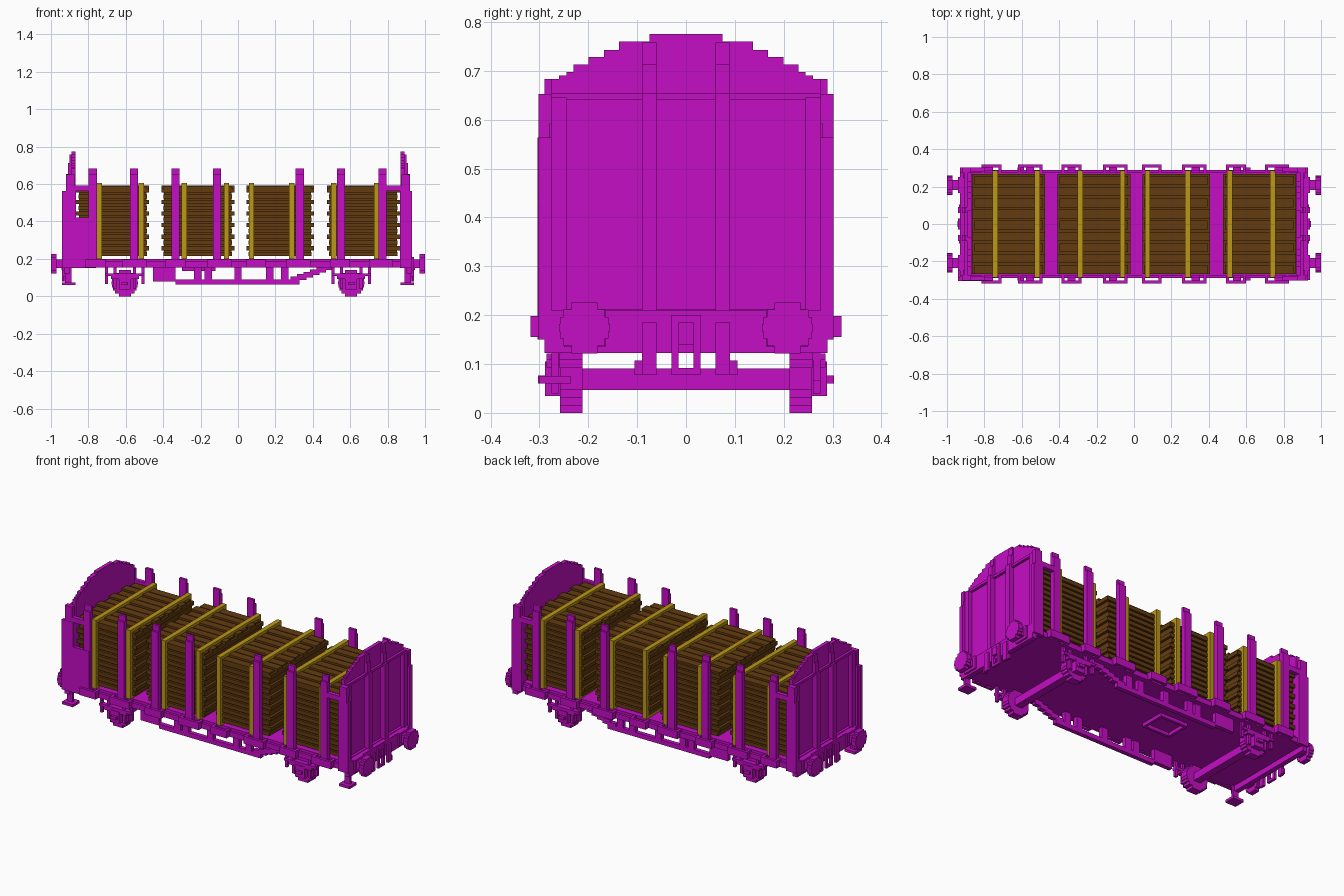
import bpy, bmesh, math

if "Cube" in bpy.data.objects:
    bpy.data.objects.remove(bpy.data.objects["Cube"], do_unlink=True)


def material(name, rgb):
    m = bpy.data.materials.new(name)
    m.use_nodes = True
    m.diffuse_color = (*rgb, 1)
    m.node_tree.nodes["Principled BSDF"].inputs["Base Color"].default_value = (*rgb, 1)
    return m


MAGENTA = material("magenta paint", (0.56, 0.004, 0.56))
WOOD = material("brown wood", (0.125, 0.044, 0.005))
YELLOW = material("yellow strap", (0.50, 0.31, 0.008))


def part(name, boxes, mat):
    """One object made of axis-aligned boxes (x0, x1, y0, y1, z0, z1)."""
    bm = bmesh.new()
    for x0, x1, y0, y1, z0, z1 in boxes:
        vs = bmesh.ops.create_cube(bm, size=1)["verts"]
        for v in vs:
            v.co.x = x1 if v.co.x > 0 else x0
            v.co.y = y1 if v.co.y > 0 else y0
            v.co.z = z1 if v.co.z > 0 else z0
    me = bpy.data.meshes.new(name)
    bm.to_mesh(me)
    bm.free()
    me.materials.append(mat)
    ob = bpy.data.objects.new(name, me)
    bpy.context.collection.objects.link(ob)
    return ob


def flip(boxes, axis):
    """Mirror boxes in x (axis 0) or y (axis 1)."""
    out = []
    for b in boxes:
        b = list(b)
        i = axis * 2
        b[i], b[i + 1] = -b[i + 1], -b[i]
        out.append(tuple(b))
    return out


def both(boxes, axis):
    return boxes + flip(boxes, axis)


def disc_rows(radius, n):
    """Stepped disc: (half width, low, high) of each row."""
    h = 2 * radius / n
    for i in range(n):
        mid = -radius + (i + 0.5) * h
        yield math.sqrt(radius**2 - mid**2), -radius + i * h, -radius + (i + 1) * h


# Deck and underframe
deck = [(-0.93, 0.93, -0.275, 0.275, 0.155, 0.2)]
deck += both([(-0.93, 0.93, 0.262, 0.29, 0.155, 0.185)], 1)
deck += both([(0.9, 0.93, -0.29, 0.29, 0.123, 0.21)], 0)
part("deck", deck, MAGENTA)

# Side trusses below the deck
truss = [(-0.335, 0.33, 0.235, 0.26, 0.063, 0.09),
         (-0.455, -0.335, 0.235, 0.26, 0.08, 0.155)]
for x in (-0.235, -0.18, -0.02, 0.15, 0.23):
    truss.append((x, x + 0.04, 0.235, 0.26, 0.09, 0.155))
for i in range(6):
    x = 0.28 + i * 0.035
    truss.append((x, x + 0.05, 0.235, 0.26, 0.075 + i * 0.013, 0.105 + i * 0.013))
part("side_trusses", both(truss, 1), MAGENTA)
part("brake_box", both([(-0.3, -0.12, 0.06, 0.075, 0.135, 0.155)], 1)
     + [(-0.3, -0.285, -0.06, 0.06, 0.135, 0.155),
        (-0.135, -0.12, -0.06, 0.06, 0.135, 0.155)], MAGENTA)

# Wheels, axles, springs and axle guards
for side, cx in (("right", -0.605), ("left", 0.605)):
    wheels = [(cx - w, cx + w, 0.212, 0.258, 0.07 + a, 0.07 + b)
              for w, a, b in disc_rows(0.07, 9)]
    part(side + "_wheels", both(wheels, 1), MAGENTA)
    part(side + "_axle", [(cx - 0.022, cx + 0.022, -0.215, 0.215, 0.047, 0.091)], MAGENTA)
    guard = [(cx - 0.03, cx + 0.03, 0.258, 0.288, 0.035, 0.105),
             (cx - 0.018, cx + 0.018, 0.288, 0.303, 0.06, 0.077),
             (cx - 0.075, cx + 0.075, 0.258, 0.285, 0.093, 0.108),
             (cx - 0.105, cx + 0.105, 0.258, 0.285, 0.108, 0.122)]
    for s in (-1, 1):
        for off, low in ((0.052, 0.04), (0.098, 0.065)):
            x = cx + s * off
            guard.append((x - 0.008, x + 0.008, 0.26, 0.275, low, 0.16))
    part(side + "_springs", both(guard, 1), MAGENTA)

# Curved end walls: half width of each row up to its height
ROOF = [(0.275, 0.2, 0.683), (0.26, 0.683, 0.69), (0.245, 0.69, 0.698),
        (0.23, 0.698, 0.713), (0.2, 0.713, 0.728), (0.168, 0.728, 0.743),
        (0.137, 0.743, 0.76), (0.075, 0.76, 0.775)]
wall = [(0.868, 0.89, -w, w, a, b) for w, a, b in ROOF]
wall += [(0.89, 0.905, -0.275, 0.275, 0.64, 0.655), (0.89, 0.905, -0.275, 0.275, 0.2, 0.213)]
wall += both([(0.89, 0.92, 0.06, 0.09, 0.2, 0.655),
              (0.89, 0.91, 0.06, 0.09, 0.655, 0.713),
              (0.89, 0.9, 0.06, 0.09, 0.713, 0.758),
              (0.89, 0.915, 0.245, 0.275, 0.2, 0.645),
              (0.865, 0.93, 0.275, 0.302, 0.15, 0.563),
              (0.76, 0.92, 0.278, 0.302, 0.563, 0.592),
              (0.875, 0.92, 0.275, 0.302, 0.592, 0.652)], 1)
part("left_end_wall", wall, MAGENTA)
part("right_end_wall", flip(wall, 0), MAGENTA)
part("corner_side_panel", [(-0.94, -0.865, -0.304, -0.285, 0.15, 0.563),
                           (-0.865, -0.76, -0.304, -0.285, 0.15, 0.42)], MAGENTA)

# Buffers and couplings
buffers = []
for w, a, b in disc_rows(0.052, 7):
    buffers.append((0.97, 1.0, 0.208 - w, 0.208 + w, 0.174 + a, 0.174 + b))
buffers += [(0.92, 0.975, 0.182, 0.234, 0.15, 0.198),
            (0.92, 0.94, 0.165, 0.25, 0.135, 0.21)]
part("buffers", both(both(buffers, 1), 0), MAGENTA)
hooks = both([(0.925, 0.94, 0.06, 0.09, 0.078, 0.185),
              (0.92, 0.935, 0.09, 0.105, 0.078, 0.107),
              (0.925, 0.94, 0.015, 0.03, 0.078, 0.2)], 1)
hooks += [(0.925, 0.945, -0.015, 0.015, 0.14, 0.185),
          (0.925, 0.94, -0.03, 0.03, 0.078, 0.092),
          (0.925, 0.94, -0.03, 0.03, 0.185, 0.2)]
part("couplings", both(hooks, 0), MAGENTA)

# Front corner steps
steps = [(0.87, 0.94, -0.3, -0.235, 0.06, 0.075),
         (0.89, 0.925, -0.275, -0.26, 0.075, 0.16)]
part("corner_steps", both(steps, 0), MAGENTA)

# Stake pockets and stakes along both sides
pockets, stakes = [], []
for i in range(8):
    cx = -0.777 + i * 0.2214
    hw = 0.065 if i % 2 else 0.053
    px = (-0.762, -0.555, -0.335, -0.1, 0.095, 0.322, 0.545, 0.765)[i]
    pockets += [(px - hw, px + hw, 0.303, 0.318, 0.155, 0.198),
                (px - hw, px - hw + 0.016, 0.275, 0.303, 0.155, 0.198),
                (px + hw - 0.016, px + hw, 0.275, 0.303, 0.155, 0.198)]
    if i != 4:
        stakes += [(cx - 0.022, cx + 0.022, 0.275, 0.302, 0.155, 0.652),
                   (cx - 0.022, cx + 0.022, 0.275, 0.29, 0.652, 0.683)]
part("stake_pockets", both(pockets, 1), MAGENTA)
part("stakes", both(stakes, 1), MAGENTA)

# Timber bundles: layers with shallow grooves and staggered ends
BUNDLES = [(-0.865, -0.475, (-0.742, -0.517)), (-0.41, -0.02, (-0.288, -0.062)),
           (0.045, 0.405, (0.072, 0.287)), (0.475, 0.865, (0.512, 0.742))]
LAYERS, BOARDS = 12, 9
for n, (x0, x1, strap_x) in enumerate(BUNDLES, 1):
    boards = [(x0 + 0.015, x1 - 0.015, -0.255, 0.255, 0.222, 0.575)]
    step = 0.37 / LAYERS
    for k in range(LAYERS):
        z = 0.215 + k * step
        e = 0.0 if k % 2 else 0.012
        boards.append((x0 + e, x1 - e, -0.268, 0.268, z, z + step * 0.72))
    w = 0.536 / BOARDS
    for j in range(BOARDS):
        y = -0.268 + j * w
        e = 0.0 if j % 2 else 0.012
        boards.append((x0 + e, x1 - e, y, y + w * 0.8, 0.56, 0.592 - e * 0.4))
    part(f"timber_bundle_{n}", boards, WOOD)

    # Straps and ground battens
    straps = []
    for x in strap_x:
        a, b = x - 0.014, x + 0.014
        straps += both([(a, b, 0.262, 0.285, 0.2, 0.605)], 1)
        straps += [(a, b, -0.285, 0.285, 0.585, 0.605), (a, b, -0.285, 0.285, 0.2, 0.22)]
    part(f"bundle_straps_{n}", straps, YELLOW)
